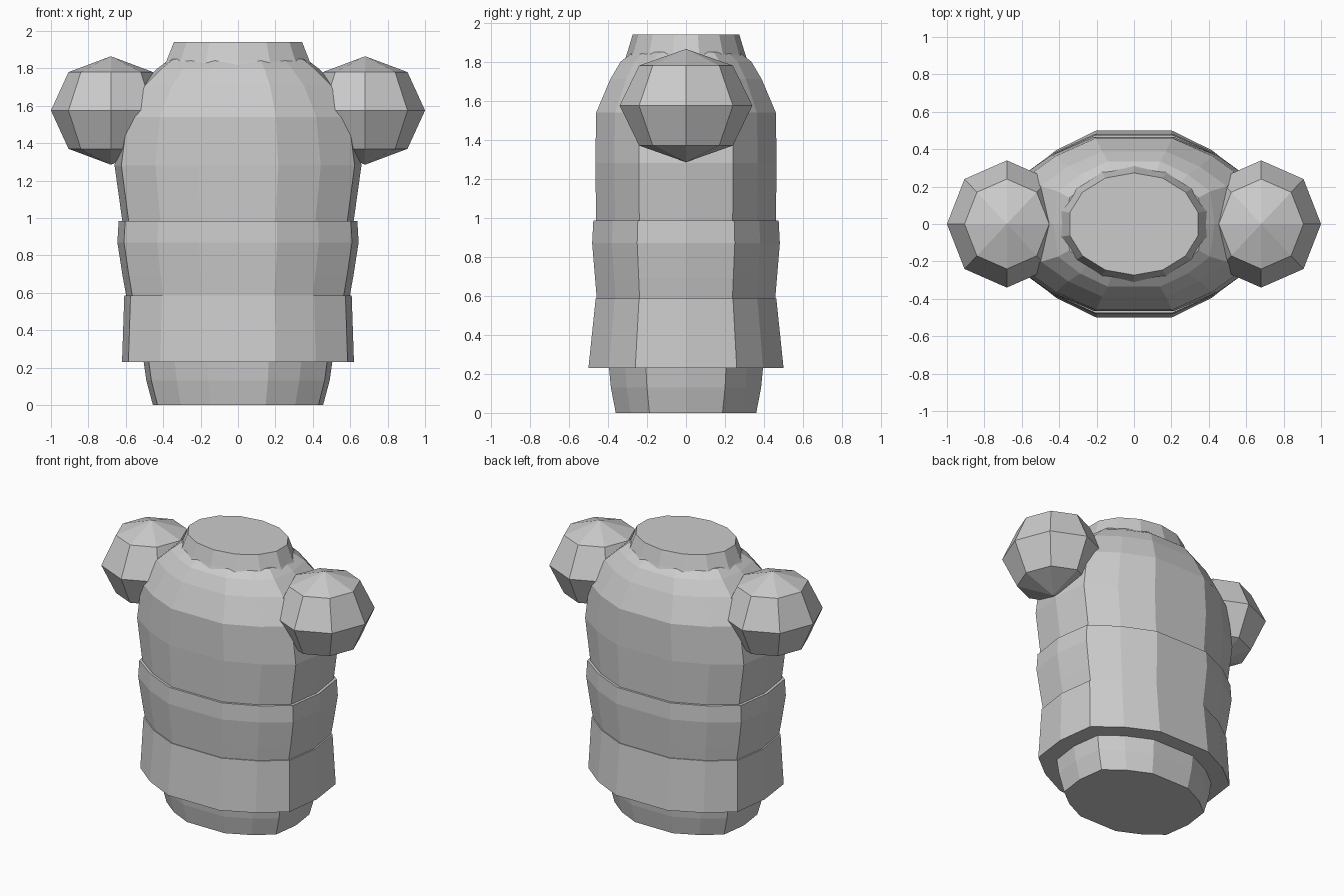
import bpy, bmesh, math

if "Cube" in bpy.data.objects:
    bpy.data.objects.remove(bpy.data.objects["Cube"])

# Body cross-section: one quarter, as fractions of half-width and half-depth
quarter = [(1, 0), (.945, .52), (.67, .79), (.325, 1), (0, 1)]
body = (quarter
        + [(-x, y) for x, y in quarter[-2::-1]]
        + [(-x, -y) for x, y in quarter[1:]]
        + [(x, -y) for x, y in quarter[-2:0:-1]])

# Neck cross-section: 14-sided
neck = [(math.cos(a), math.sin(a))
        for a in (math.pi / 2 + math.tau * i / 14 for i in range(14))]


def loft(name, section, rings):
    """Capped loft through rings of (z, half width, half depth)."""
    bm = bmesh.new()
    loops = [[bm.verts.new((x * w, y * d, z)) for x, y in section]
             for z, w, d in rings]
    n = len(section)
    for a, b in zip(loops, loops[1:]):
        for i in range(n):
            j = (i + 1) % n
            bm.faces.new((a[i], a[j], b[j], b[i]))
    bm.faces.new(loops[0][::-1])
    bm.faces.new(loops[-1])
    bmesh.ops.recalc_face_normals(bm, faces=bm.faces)
    mesh = bpy.data.meshes.new(name)
    bm.to_mesh(mesh)
    bm.free()
    bpy.context.collection.objects.link(bpy.data.objects.new(name, mesh))


# Hips below the garment
loft("hips", body, [(0, .455, .36), (.13, .49, .385), (.235, .505, .395)])
# Flared hem
loft("hem", body, [(.23, .62, .5), (.585, .608, .463)])
# Waist band
loft("waist", body, [(.58, .597, .457), (.69, .617, .466),
                     (.87, .645, .481), (.985, .638, .475)])
# Chest, rounding over to the collar
loft("chest", body, [(.98, .618, .46), (1.28, .66, .465), (1.54, .625, .46),
                     (1.71, .525, .388), (1.80, .43, .335), (1.85, .365, .27)])
# Neck stump
loft("neck", neck, [(1.78, .42, .325), (1.84, .392, .303), (1.94, .352, .273)])

# Shoulder balls
for side, label in ((-1, "left"), (1, "right")):
    bpy.ops.mesh.primitive_uv_sphere_add(segments=8, ring_count=4, radius=1,
                                         location=(side * .68, 0, 1.575))
    ball = bpy.context.object
    ball.name = label + "_shoulder"
    ball.scale = (.32, .34, .29)
